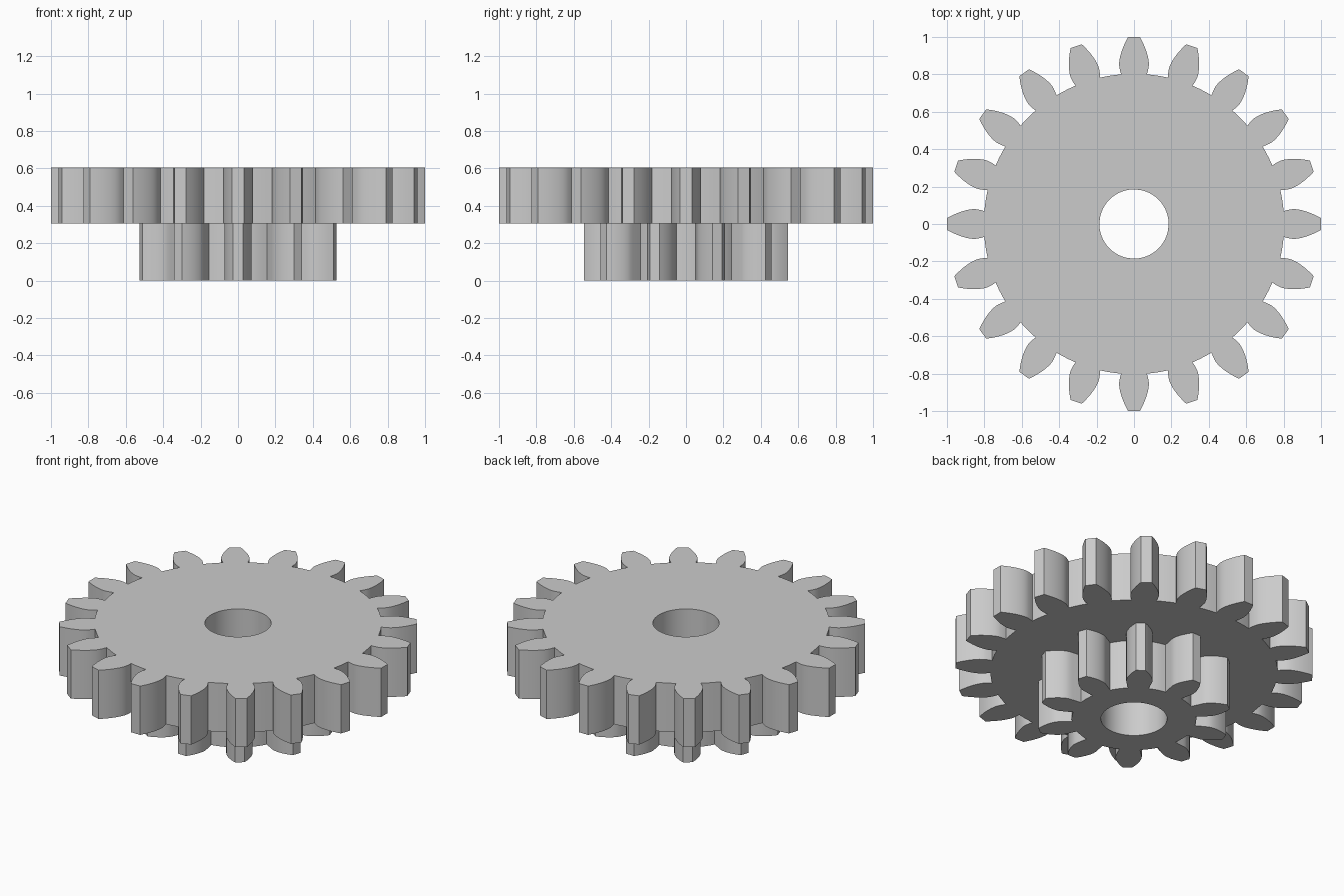
import bpy, bmesh
from math import pi, cos, sin, tan, acos, radians

cube = bpy.data.objects.get("Cube")
if cube:
    bpy.data.objects.remove(cube)

MODULE = 1 / 11          # both gears share one tooth size
PRESSURE = radians(20)
BORE = 0.185
DEPTH = 0.197            # tip to root

steel = bpy.data.materials.new("plain grey")
steel.use_nodes = True
grey = (0.6, 0.6, 0.6, 1)
steel.diffuse_color = grey
steel.node_tree.nodes["Principled BSDF"].inputs["Base Color"].default_value = grey


def flank(teeth, neck):
    """Half tooth as (radius, half angle), from root to tip."""
    pitch = MODULE * teeth / 2
    tip = pitch + MODULE
    root = tip - DEPTH
    base = pitch * cos(PRESSURE)
    base_angle = pi / (2 * teeth) + tan(PRESSURE) - PRESSURE
    root_angle = neck / root
    pts = []
    # Undercut neck between root and base circle
    for i in range(4):
        t = i / 4
        pts.append((root + (base - root) * t,
                    root_angle + (base_angle - root_angle) * (1 - (1 - t) ** 2)))
    # Involute from base circle to tip
    for i in range(8):
        r = base + (tip - base) * i / 7
        a = acos(min(1, base / r))
        pts.append((r, base_angle - (tan(a) - a)))
    return pts


def gear(name, teeth, neck, z0, z1, start, arc_steps):
    half = flank(teeth, neck)
    root, root_angle = half[0]
    step = 2 * pi / teeth
    bm = bmesh.new()

    def pair(r, a):
        return [bm.verts.new((r * cos(a), r * sin(a), z)) for z in (z0, z1)]

    def wall(a, b):
        bm.faces.new((a[0], b[0], b[1], a[1]))

    def caps(loop):
        bm.faces.new([p[0] for p in reversed(loop)])
        bm.faces.new([p[1] for p in loop])

    rim, bore = [], []
    for k in range(teeth):
        mid = start + k * step
        gap = step - 2 * root_angle
        # Rim points: tooth base, then the arc up to the next tooth
        angles = [mid - root_angle] + [mid + root_angle + gap * i / arc_steps
                                       for i in range(arc_steps)]
        rim += [pair(root, a) for a in angles]
        bore += [pair(BORE, start + step * (k + i / len(angles)) - root_angle)
                 for i in range(len(angles))]

    count = len(rim)
    for i in range(count):
        j = (i + 1) % count
        caps([bore[i], rim[i], rim[j], bore[j]])
        wall(bore[j], bore[i])
        if i % (arc_steps + 1):
            wall(rim[i], rim[j])
        else:
            # Tooth standing on the rim
            mid = start + i // (arc_steps + 1) * step
            right = [pair(r, mid - a) for r, a in half[1:]]
            left = [pair(r, mid + a) for r, a in reversed(half[1:])]
            loop = [rim[i]] + right + left + [rim[j]]
            caps(loop)
            for a, b in zip(loop, loop[1:]):
                wall(a, b)

    bmesh.ops.recalc_face_normals(bm, faces=bm.faces)
    mesh = bpy.data.meshes.new(name)
    bm.to_mesh(mesh)
    bm.free()
    mesh.materials.append(steel)
    obj = bpy.data.objects.new(name, mesh)
    bpy.context.collection.objects.link(obj)
    bpy.ops.object.select_all(action='DESELECT')
    obj.select_set(True)
    bpy.context.view_layer.objects.active = obj
    bpy.ops.object.shade_smooth_by_angle(angle=radians(25))
    return obj


gear("large_gear", 20, 0.069, 0.305, 0.606, 0, 3)
gear("small_gear", 10, 0.058, 0, 0.305, pi / 2, 5)
